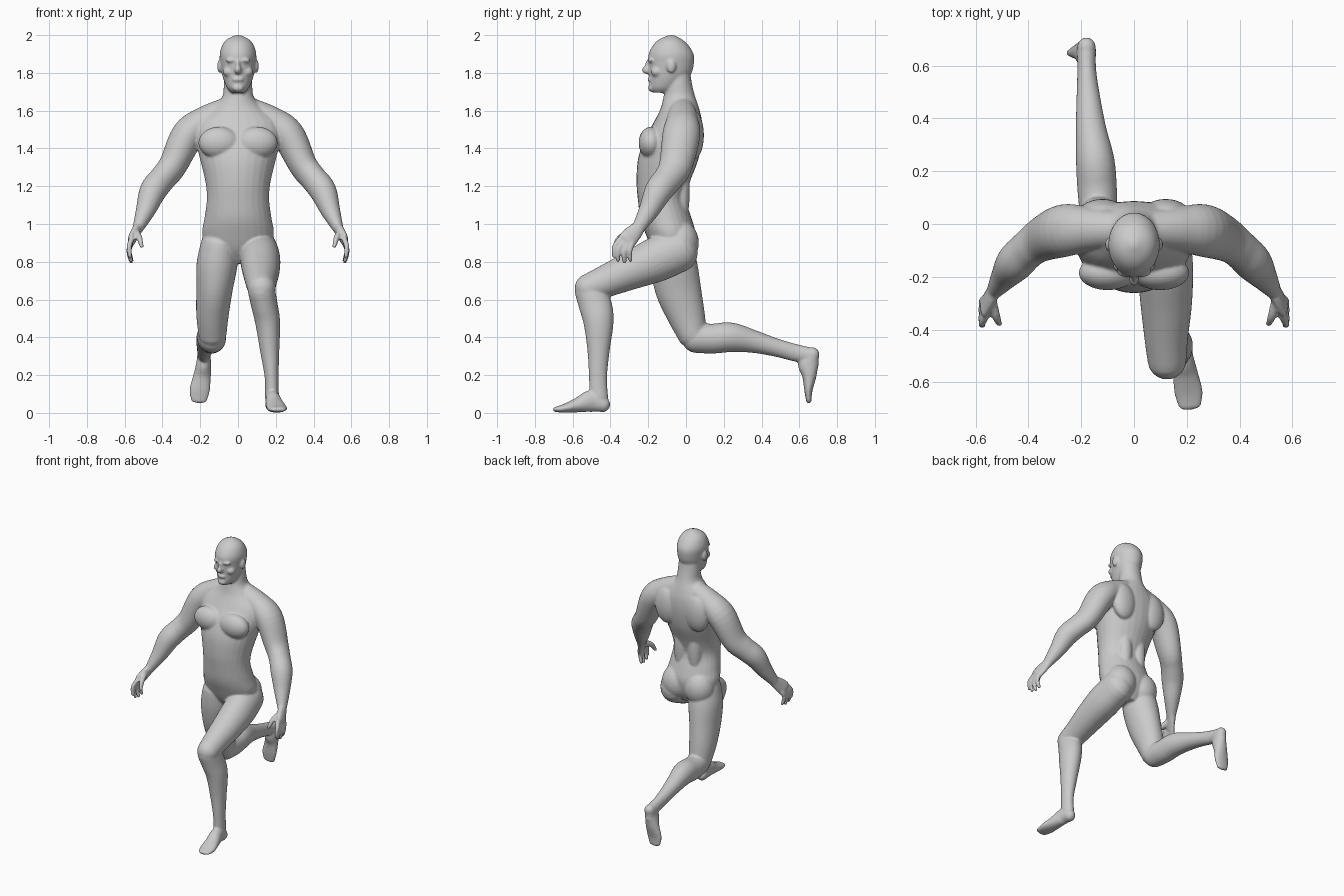
import bpy, bmesh, math
from mathutils import Vector, Matrix

bm = bmesh.new()
SIDES = 28


def spline(rows, steps=5):
    """Catmull-Rom interpolation through rows of numbers."""
    out = []
    for i in range(len(rows) - 1):
        p0, p1 = rows[max(i - 1, 0)], rows[i]
        p2, p3 = rows[i + 1], rows[min(i + 2, len(rows) - 1)]
        for k in range(steps):
            t = k / steps
            out.append([0.5 * (2 * b + (c - a) * t + (2 * a - 5 * b + 4 * c - d) * t * t
                               + (3 * b - a - 3 * c + d) * t ** 3)
                        for a, b, c, d in zip(p0, p1, p2, p3)])
    return out + [list(rows[-1])]


def skin(rings):
    """Closed skin over (centre, side vector, depth vector) ellipses."""
    loops = []
    for c, u, v in rings:
        loops.append([bm.verts.new(c + u * math.cos(2 * math.pi * j / SIDES)
                                   + v * math.sin(2 * math.pi * j / SIDES)) for j in range(SIDES)])
    for a, b in zip(loops, loops[1:]):
        for j in range(SIDES):
            k = (j + 1) % SIDES
            bm.faces.new((a[j], a[k], b[k], b[j]))
    bm.faces.new(loops[0])
    bm.faces.new(loops[-1])


def limb(rows, mirror=1):
    """Round-ended tube; rows are x, y, z, side radius, depth radius."""
    rows = [(r[0] * mirror, *r[1:]) for r in spline(rows)]
    pts = [Vector(r[:3]) for r in rows]
    rings = []
    for i, (p, r) in enumerate(zip(pts, rows)):
        t = (pts[min(i + 1, len(pts) - 1)] - pts[max(i - 1, 0)]).normalized()
        side = (Vector((1, 0, 0)) - t * t.x).normalized()
        u, v = side * r[3], t.cross(side) * r[4]
        cap = [(p, u, v)]
        if i in (0, len(pts) - 1):
            out = t * min(r[3], r[4]) * (-1 if i == 0 else 1)
            cap += [(p + out * math.sin(a), u * math.cos(a), v * math.cos(a))
                    for a in (0.35, 0.7, 1.05, 1.35, 1.5)]
            if i == 0:
                cap.reverse()
        rings += cap
    skin(rings)


def stack(rows):
    """Level ellipses; rows are z, front y, back y, half width."""
    skin([(Vector((0, (f + b) / 2, z)), Vector((w, 0, 0)), Vector((0, (b - f) / 2, 0)))
          for z, f, b, w in spline(rows)])


def ball(c, r, mirror=False):
    for s in ((1, -1) if mirror else (1,)):
        m = Matrix.Translation((c[0] * s, c[1], c[2])) @ Matrix.Diagonal((*r, 1))
        bmesh.ops.create_uvsphere(bm, u_segments=24, v_segments=14, radius=1, matrix=m)


# torso and neck
stack([(.79, -.12, .0, .08), (.86, -.175, .035, .165), (.95, -.215, .05, .19),
       (1.03, -.242, .03, .178), (1.13, -.255, .0, .165), (1.22, -.262, .02, .172),
       (1.34, -.255, .065, .2), (1.45, -.22, .085, .225), (1.54, -.17, .085, .22),
       (1.61, -.135, .07, .14), (1.67, -.12, .05, .085), (1.74, -.105, .032, .075),
       (1.82, -.1, .02, .07)])
# chest, shoulder blades, lower back, buttocks
ball((.1, -.185, 1.43), (.11, .066, .085), True)
ball((.12, .04, 1.47), (.09, .055, .13), True)
ball((.055, -.03, 1.17), (.05, .05, .2), True)
ball((.088, -.03, .9), (.105, .098, .12), True)

# head
stack([(1.695, -.175, -.07, .035), (1.72, -.192, -.035, .058), (1.76, -.193, .0, .075),
       (1.8, -.195, .03, .086), (1.85, -.198, .042, .093), (1.9, -.198, .04, .097),
       (1.95, -.172, .01, .082), (1.98, -.138, -.025, .055), (2.0, -.09, -.065, .012)])
# nose, brow, lips, chin
ball((0, -.205, 1.815), (.019, .03, .022))
ball((0, -.196, 1.838), (.012, .022, .035))
ball((.032, -.184, 1.866), (.034, .018, .012), True)
ball((0, -.19, 1.765), (.03, .014, .014))
ball((0, -.183, 1.72), (.03, .018, .02))
# cheeks, ears
ball((.05, -.155, 1.805), (.03, .03, .026), True)
ball((.097, -.078, 1.835), (.013, .024, .036), True)

# arms and hands
for s in (1, -1):
    limb([(.06, -.02, 1.6, .07, .07), (.17, -.02, 1.545, .08, .085),
          (.265, -.025, 1.47, .088, .1), (.345, -.055, 1.31, .075, .088),
          (.4, -.095, 1.24, .07, .078), (.45, -.145, 1.175, .071, .074),
          (.488, -.195, 1.075, .053, .055), (.526, -.248, .985, .031, .036)], s)
    limb([(.526, -.245, .985, .028, .034), (.543, -.275, .955, .024, .045),
          (.565, -.312, .915, .019, .052)], s)
    for knuckle, bend, tip in (((.563, -.35, .92), (.576, -.378, .88), (.572, -.382, .83)),
                               ((.568, -.335, .9), (.578, -.358, .86), (.567, -.36, .808)),
                               ((.57, -.31, .892), (.578, -.328, .85), (.565, -.326, .8)),
                               ((.57, -.285, .895), (.576, -.298, .855), (.563, -.293, .808))):
        limb([(*knuckle, .015, .015), (*bend, .0135, .0135), (*tip, .011, .011)], s)
    limb([(.54, -.29, .955, .02, .022), (.522, -.35, .925, .016, .018),
          (.51, -.378, .882, .011, .012)], s)

# front leg
limb([(.11, -.04, .86, .1, .115), (.118, -.16, .81, .106, .118), (.122, -.3, .75, .098, .1),
      (.122, -.43, .695, .083, .085), (.125, -.515, .66, .074, .076)])
limb([(.125, -.51, .645, .072, .08), (.14, -.48, .57, .07, .087), (.157, -.463, .48, .066, .08),
      (.168, -.463, .33, .051, .059), (.178, -.466, .19, .037, .048),
      (.18, -.462, .08, .037, .05)])
limb([(.18, -.438, .043, .036, .04), (.184, -.5, .062, .04, .058), (.195, -.57, .042, .048, .04),
      (.207, -.64, .025, .054, .024), (.212, -.69, .018, .043, .014)])

# rear leg
limb([(-.1, -.08, .88, .1, .115), (-.112, -.065, .78, .108, .125),
      (-.125, -.04, .65, .096, .121), (-.135, .0, .52, .086, .101),
      (-.135, .032, .42, .075, .08)])
limb([(-.135, .05, .398, .072, .08), (-.14, .14, .393, .075, .079),
      (-.147, .24, .4, .073, .078), (-.163, .36, .377, .058, .06),
      (-.173, .48, .345, .045, .048), (-.179, .58, .318, .036, .046),
      (-.18, .655, .305, .036, .042)])
limb([(-.18, .67, .312, .035, .038), (-.182, .648, .262, .039, .056),
      (-.19, .653, .195, .047, .038), (-.203, .648, .12, .054, .022),
      (-.207, .65, .065, .043, .014)])

# flat sole on the ground
for v in bm.verts:
    v.co.z = max(v.co.z, 0.0)
bmesh.ops.recalc_face_normals(bm, faces=bm.faces)
mesh = bpy.data.meshes.new("lunging_figure")
bm.to_mesh(mesh)
bm.free()
body = bpy.data.objects.new("lunging_figure", mesh)
bpy.context.collection.objects.link(body)

# fuse the parts into one smooth skin
fuse = body.modifiers.new("fuse", "REMESH")
fuse.mode = "VOXEL"
fuse.voxel_size = 0.0065
fuse.use_smooth_shade = True
soften = body.modifiers.new("soften", "SMOOTH")
soften.factor = 0.5
soften.iterations = 7
